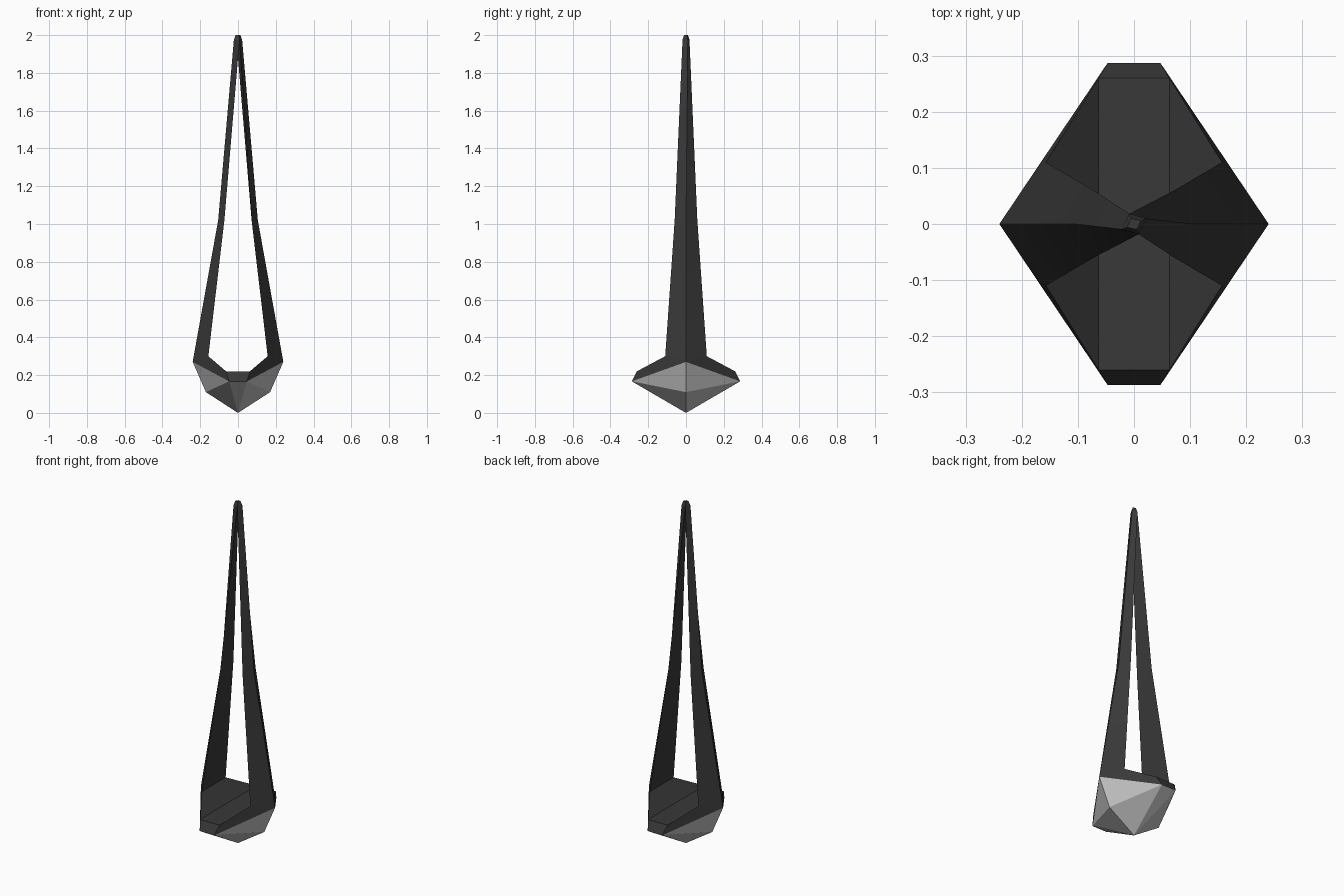
import bpy, math
from mathutils import Matrix, Vector

if "Cube" in bpy.data.objects:
    bpy.data.objects.remove(bpy.data.objects["Cube"])

ANGLE = math.radians(30)


def material(name, value):
    m = bpy.data.materials.new(name)
    m.diffuse_color = (value, value, value, 1)
    m.use_nodes = True
    m.node_tree.nodes["Principled BSDF"].inputs["Base Color"].default_value = m.diffuse_color
    return m


dark = material("charcoal metal", 0.04)
pale = material("pale diffuser", 0.56)


def build(name, verts, faces, mat):
    mesh = bpy.data.meshes.new(name)
    mesh.from_pydata(verts, [], faces)
    mesh.materials.append(mat)
    ob = bpy.data.objects.new(name, mesh)
    bpy.context.collection.objects.link(ob)
    bpy.context.view_layer.objects.active = ob
    ob.select_set(True)
    # weld seams and make normals consistent
    bpy.ops.object.mode_set(mode='EDIT')
    bpy.ops.mesh.select_all(action='SELECT')
    bpy.ops.mesh.remove_doubles(threshold=0.0005)
    bpy.ops.mesh.normals_make_consistent(inside=False)
    bpy.ops.object.mode_set(mode='OBJECT')
    bpy.ops.object.shade_smooth_by_angle(angle=ANGLE)
    ob.select_set(False)
    return ob


def symmetric(polys, signs):
    """Repeat polygons with x and y signs; returns vertices and faces."""
    verts, faces = [], []
    for sx, sy in signs:
        for poly in polys:
            start = len(verts)
            verts += [(x * sx, y * sy, z) for x, y, z in poly]
            faces.append(range(start, len(verts)))
    return verts, faces


FOUR = [(1, 1), (-1, 1), (1, -1), (-1, -1)]

# Key points of one quarter of the base
keel = (0, 0, 0)
knee = (0.17, 0, 0.11)
side = (0.24, 0, 0.27)
lip = (0.047, 0.287, 0.167)
lip_mid = (0, 0.287, 0.167)
inner = (0.063, 0.26, 0.22)
inner_mid = (0, 0.26, 0.22)
shoulder = (0.157, 0.11, 0.30)

# Faceted diffuser under the base
build("diffuser", *symmetric(
    [(keel, lip, lip_mid), (keel, knee, lip), (knee, side, lip)], FOUR), pale)

# Dark rim and sunken floor
floor_mid, floor_edge = (0, 0, 0.22), (0.063, 0, 0.22)
shoulder_mid = (0.157, 0, 0.30)
build("base_rim", *symmetric(
    [(lip_mid, lip, inner, inner_mid),
     (lip, side, shoulder, inner),
     (inner_mid, inner, floor_edge, floor_mid),
     (inner, shoulder, shoulder_mid, floor_edge)], FOUR), dark)

# Tapering triangular arms, twisted slightly where they meet at the tip:
# ridge x, ridge z, edge x, edge half width, edge z, twist
sections = [(0.24, 0.27, 0.157, 0.110, 0.30, 0),
            (0.105, 1.02, 0.072, 0.060, 1.02, 0),
            (0.024, 1.975, 0, 0.020, 1.975, 24),
            (0.014, 2.0, 0, 0.011, 2.0, 24)]


def arm(name, turn):
    verts, faces = [], []
    for rx, rz, ex, w, ez, twist in sections:
        rot = Matrix.Rotation(math.radians(twist) + turn, 3, 'Z')
        verts += [rot @ Vector(p) for p in
                  ((rx, 0, rz), (ex, w, ez), (ex, -w, ez))]
    for s in range(len(sections) - 1):
        for i in range(3):
            j = (i + 1) % 3
            a, b = s * 3, s * 3 + 3
            faces.append((a + i, a + j, b + j, b + i))
    top = len(verts) - 3
    faces += [(2, 1, 0), (top, top + 1, top + 2)]
    build(name, verts, faces, dark)


arm("right_arm", 0)
arm("left_arm", math.pi)
